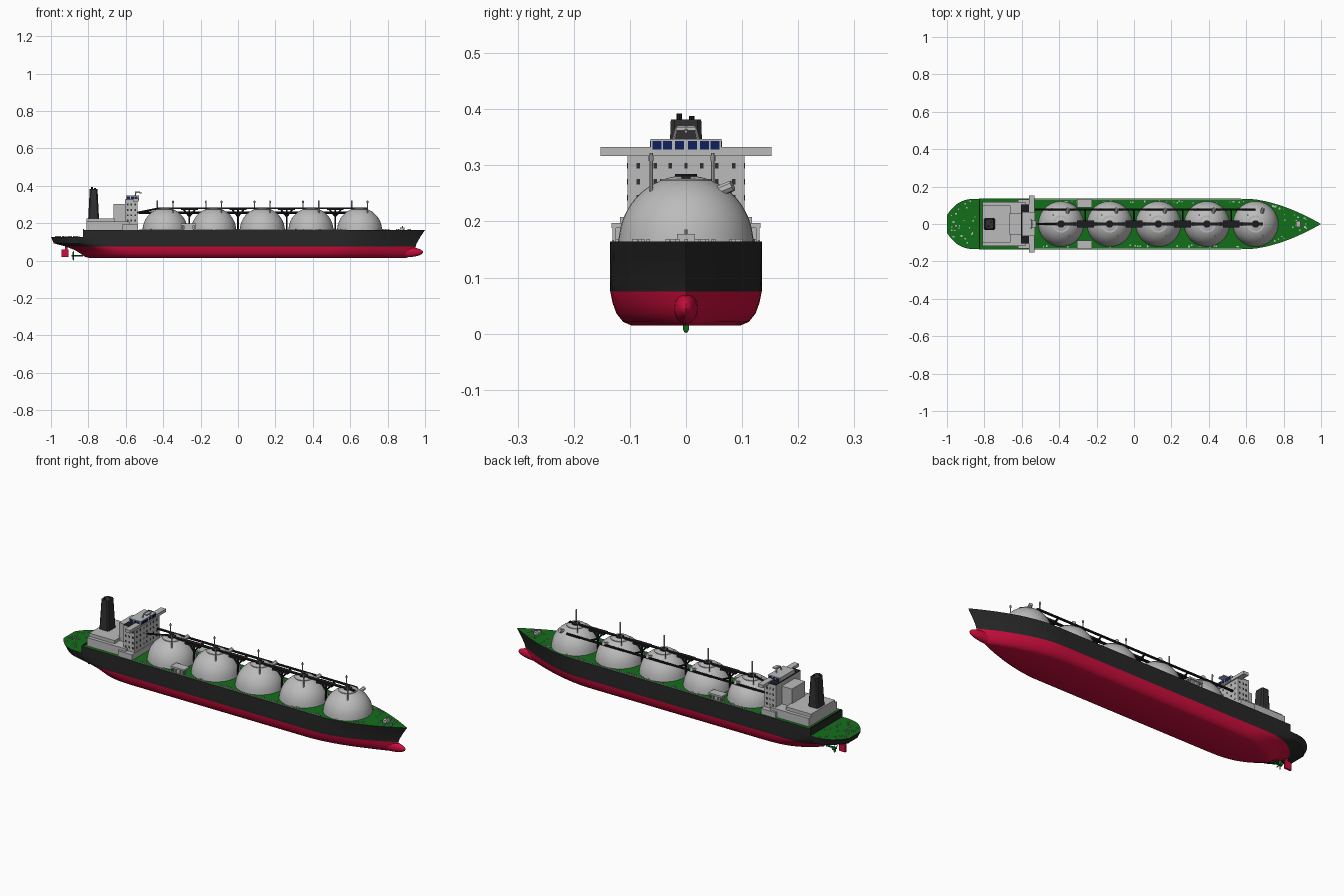
import bpy, bmesh, math, random
from mathutils import Vector, Matrix

cube = bpy.data.objects.get("Cube")
if cube:
    bpy.data.objects.remove(cube, do_unlink=True)
random.seed(4)


def material(name, r, g, b):
    m = bpy.data.materials.new(name)
    m.use_nodes = True
    m.diffuse_color = (r, g, b, 1)
    node = next(n for n in m.node_tree.nodes if n.type == 'BSDF_PRINCIPLED')
    node.inputs["Base Color"].default_value = (r, g, b, 1)
    node.inputs["Roughness"].default_value = 0.6
    return m


BLACK = material("hull black", .02, .02, .02)
RED = material("antifouling red", .6, .004, .045)
GREEN = material("deck green", .006, .16, .01)
GREY = material("light grey", .5, .5, .5)
DARK = material("pipe black", .012, .012, .014)
FUNNEL = material("funnel charcoal", .03, .03, .03)
NAVY = material("window navy", .005, .015, .11)


def finish(name, bm, *mats):
    bmesh.ops.recalc_face_normals(bm, faces=bm.faces)
    mesh = bpy.data.meshes.new(name)
    for f in bm.faces:
        f.smooth = True
    bm.to_mesh(mesh)
    bm.free()
    mesh.set_sharp_from_angle(angle=math.radians(35))
    for m in mats:
        mesh.materials.append(m)
    ob = bpy.data.objects.new(name, mesh)
    bpy.context.scene.collection.objects.link(ob)
    return ob


def boxes(name, mat, *items):
    """Each item is x0, x1, y0, y1, z0, z1."""
    bm = bmesh.new()
    for x0, x1, y0, y1, z0, z1 in items:
        mid = Vector((x0 + x1, y0 + y1, z0 + z1)) / 2
        size = Matrix.Diagonal((x1 - x0, y1 - y0, z1 - z0, 1))
        bmesh.ops.create_cube(bm, size=1, matrix=Matrix.Translation(mid) @ size)
    return finish(name, bm, mat)


def rods(name, mat, radius, *pairs, sides=8):
    bm = bmesh.new()
    for a, b in pairs:
        a, b = Vector(a), Vector(b)
        d = b - a
        rot = Vector((0, 0, 1)).rotation_difference(d).to_matrix().to_4x4()
        bmesh.ops.create_cone(bm, cap_ends=True, segments=sides, radius1=radius,
                              radius2=radius, depth=d.length,
                              matrix=Matrix.Translation((a + b) / 2) @ rot)
    return finish(name, bm, mat)


# Hull: stacked waterlines, each with its own stern, bow and fullness
def half_width(x, stern, bow, beam, transom, run, entry):
    w = beam
    t = (bow - x) / entry
    if t < 1:
        w *= 1 - (1 - max(t, 0)) ** 1.7
    t = (x - stern) / run
    if t < 1:
        w *= transom + (1 - transom) * (1 - (1 - max(t, 0)) ** 3)
    return w


def hull(name, levels, start=None, steps=56):
    bm = bmesh.new()
    rings = []
    for z, stern, bow, *shape in levels:
        x0 = stern if start is None else start
        side = []
        for i in range(steps + 1):
            u = (1 - math.cos(math.pi * i / steps)) / 2
            x = x0 + (bow - x0) * u
            side.append((x, half_width(x, stern, bow, *shape)))
        pts = side + [(x, -w) for x, w in side[-2::-1]]
        rings.append([bm.verts.new((x, w, z)) for x, w in pts])
    n = len(rings[0])
    for a, b in zip(rings, rings[1:]):
        for i in range(n):
            j = (i + 1) % n
            f = bm.faces.new((a[i], a[j], b[j], b[i]))
            f.material_index = 1 if f.calc_center_median().z < .075 else 0
    bm.faces.new(rings[0]).material_index = 1
    bm.faces.new(rings[-1]).material_index = 2
    return finish(name, bm, BLACK, RED, GREEN)


stern_level = (.127, -1, .975, .135, .35, .17, .4)
hull("lower_hull", [
    (.015, -.80, .90, .098, .1, .3, .42),
    (.021, -.82, .92, .112, .1, .3, .42),
    (.036, -.84, .94, .124, .1, .3, .42),
    (.055, -.87, .95, .131, .1, .28, .42),
    (.075, -.92, .95, .135, .15, .25, .4),
    (.092, -.985, .955, .135, .3, .2, .4),
    stern_level])
hull("upper_hull", [stern_level, (.164, -1, 1, .135, .35, .17, .4)], start=-.83)

# Bulbous bow
bm = bmesh.new()
bmesh.ops.create_uvsphere(bm, u_segments=24, v_segments=12, radius=1,
    matrix=Matrix.Translation((.89, 0, .045)) @ Matrix.Diagonal((.1, .022, .028, 1)))
finish("bulbous_bow", bm, RED)

# Rudder and propeller
boxes("rudder", RED, (-.945, -.907, -.005, .005, .02, .06),
      (-.925, -.911, -.003, .003, .06, .1))
rods("propeller_hub", GREEN, .005, ((-.89, 0, .026), (-.83, 0, .026)))
bm = bmesh.new()
for k in range(4):
    spin = Matrix.Rotation(k * math.pi / 2, 4, 'X')
    blade = Matrix.Translation((0, 0, .013)) @ Matrix.Rotation(.6, 4, 'Z')
    bmesh.ops.create_uvsphere(bm, u_segments=10, v_segments=6, radius=1,
        matrix=Matrix.Translation((-.88, 0, .026)) @ spin @ blade
        @ Matrix.Diagonal((.002, .007, .012, 1)))
finish("propeller_blades", bm, GREEN)

# Cargo tanks with top rings, caps and vent masts
tank_x = [-.39 + .26 * i for i in range(5)]
profile = [(.121, .164)]
for i in range(1, 13):
    a = math.pi / 2 * i / 13
    profile.append((.12 * math.cos(a), .162 + .12 * math.sin(a)))
profile.append((0, .282))
for i, x in enumerate(tank_x):
    bm = bmesh.new()
    verts = [bm.verts.new((x + r, 0, z)) for r, z in profile]
    edges = [bm.edges.new(p) for p in zip(verts, verts[1:])]
    bmesh.ops.spin(bm, geom=verts + edges, cent=(x, 0, 0), axis=(0, 0, 1),
                   angle=math.tau, steps=40)
    bmesh.ops.remove_doubles(bm, verts=bm.verts, dist=.0001)
    finish(f"tank_{i + 1}", bm, GREY)
rods("tank_top_rings", GREY, .046, *[((x, 0, .255), (x, 0, .276)) for x in tank_x], sides=32)
rods("tank_caps", DARK, .02, *[((x, 0, .27), (x, 0, .285)) for x in tank_x], sides=20)
rods("vent_masts", GREY, .003,
     *[((x + dx, y, .23), (x + dx, y, .322)) for x in tank_x
       for dx, y in ((.042, -.062), (-.042, .048))])
rods("mast_heads", GREY, .0045,
     *[((x + dx, y, .308), (x + dx, y, .318)) for x in tank_x
       for dx, y in ((.042, -.062), (-.042, .048))])
rods("tank_hatches", GREY, .01,
     *[((x + .03, .05, .25), (x + .04, .083, .264)) for x in tank_x])

# Pipe runs and the trestles between tanks
gaps = [x + .13 for x in tank_x[:-1]]
boxes("central_walkway", DARK, (-.42, .69, -.008, .008, .277, .283),
      *[(x - .045, x + .045, -.018, .018, .27, .28) for x in gaps])
rods("side_pipe", DARK, .006, ((-.53, .078, .256), (.65, .078, .256)))
rods("walkway_link", DARK, .005, ((-.54, 0, .256), (-.42, 0, .28)))
rods("trestles", DARK, .0045,
     *[pair for x in gaps for pair in (
         ((x, 0, .16), (x, 0, .272)),
         ((x, 0, .235), (x - .03, 0, .272)),
         ((x, 0, .235), (x + .03, 0, .272)),
         ((x, 0, .235), (x, .078, .254)))])

# Accommodation: engine house, lower decks, tower and bridge
boxes("engine_house", GREY,
      (-.81, -.58, -.118, .118, .16, .208),
      (-.81, -.66, -.1, .1, .2, .225),
      (-.665, -.6, -.055, .055, .2, .303))
boxes("lower_decks", GREY, (-.62, -.535, -.13, .13, .16, .194))
boxes("tower", GREY, (-.605, -.538, -.104, .104, .16, .325))
boxes("bridge", GREY, (-.6, -.53, -.063, .063, .322, .347))
boxes("bridge_wings", GREY, (-.562, -.532, -.152, .152, .317, .333))
boxes("tower_roof_rail", DARK, (-.605, -.538, -.105, .105, .325, .327))

# Windows as thin plates
pane = []
for y in (-.052, -.033, -.012, .012, .033, .052):
    pane.append((-.531, -.528, y - .008, y + .008, .328, .343))
for s in (-1, 1):
    for x in (-.585, -.565, -.545):
        pane.append((x - .008, x + .008, s * .063 - .001, s * .063 + .001, .328, .343))
boxes("bridge_windows", NAVY, *pane)
ports = []
for z in (.215, .242, .271, .299):
    for y in (-.085, -.055, -.028, 0, .028, .055, .085):
        ports.append((-.539, -.5365, y - .003, y + .003, z - .005, z + .005))
    for s in (-1, 1):
        for x in (-.59, -.57, -.55):
            ports.append((x - .004, x + .004, s * .104 - .001, s * .104 + .001,
                          z - .005, z + .005))
boxes("cabin_windows", FUNNEL, *ports)

# Radar mast above the bridge
rods("radar_mast", GREY, .003,
     ((-.55, -.022, .345), (-.545, -.016, .368)), ((-.55, .022, .345), (-.545, .016, .368)),
     ((-.545, -.016, .368), (-.545, .016, .368)), ((-.545, 0, .367), (-.515, 0, .36)))
boxes("radar_scanner", GREY, (-.55, -.525, -.018, .018, .362, .368))

# Tapered funnel with exhaust pipes
bm = bmesh.new()
bmesh.ops.create_cube(bm, size=1, matrix=Matrix.Translation((-.772, 0, .302))
                      @ Matrix.Diagonal((.058, .066, .16, 1)))
for v in bm.verts:
    if v.co.z > .3:
        v.co.x = -.772 + (v.co.x + .772) * .72
        v.co.y *= .82
bmesh.ops.bevel(bm, geom=[e for e in bm.edges if abs((e.verts[0].co - e.verts[1].co).z) > .1],
                offset=.007, segments=1, affect='EDGES')
finish("funnel", bm, FUNNEL)
rods("exhaust_pipes", DARK, .005, ((-.78, -.012, .375), (-.78, -.012, .392)),
     ((-.765, .01, .375), (-.765, .01, .388)))

# Manifold platforms amidships, on legs
slabs = []
for s in (-1, 1):
    lo, hi = sorted((s * .087, s * .133))
    slabs.append((-.305, -.225, lo, hi, .188, .197))
    slabs.append((-.29, -.24, lo + .008, hi - .008, .16, .19))
    slabs += [(x, x + .005, s * .128 - .003, s * .128 + .003, .16, .19)
              for x in (-.303, -.28, -.255, -.232)]
boxes("manifold_platforms", GREY, *slabs)

# Deck edge pipes and transverse rail at the deck step
boxes("deck_edge_pipes", GREY, *[(-.53, .58, s * .13 - .0015, s * .13 + .0015, .162, .167)
                                 for s in (-1, 1)])
boxes("deck_step_rail", DARK, (-.83, -.824, -.13, .13, .162, .168))

# Mooring fittings scattered on the bow and stern decks
fittings = []
for low, high, deck, count in ((.74, .95, .163, 26), (-.98, -.85, .126, 26), (-.5, .7, .163, 60)):
    for k in range(count):
        x = random.uniform(low, high)
        w = half_width(x, -1, 1, .135, .35, .17, .4) - .012
        y = (random.uniform(-w, w) if deck < .15 or x > .78
             else random.choice((-1, 1)) * random.uniform(w - .01, w))
        s = random.uniform(.002, .005)
        fittings.append((x - s, x + s, y - s, y + s, deck, deck + .006))
boxes("mooring_fittings", GREY, *fittings)
boxes("bow_winch_house", GREY, (.865, .89, -.016, .016, .16, .178))
rods("foremast", GREY, .003, ((.88, 0, .17), (.88, 0, .186)))
